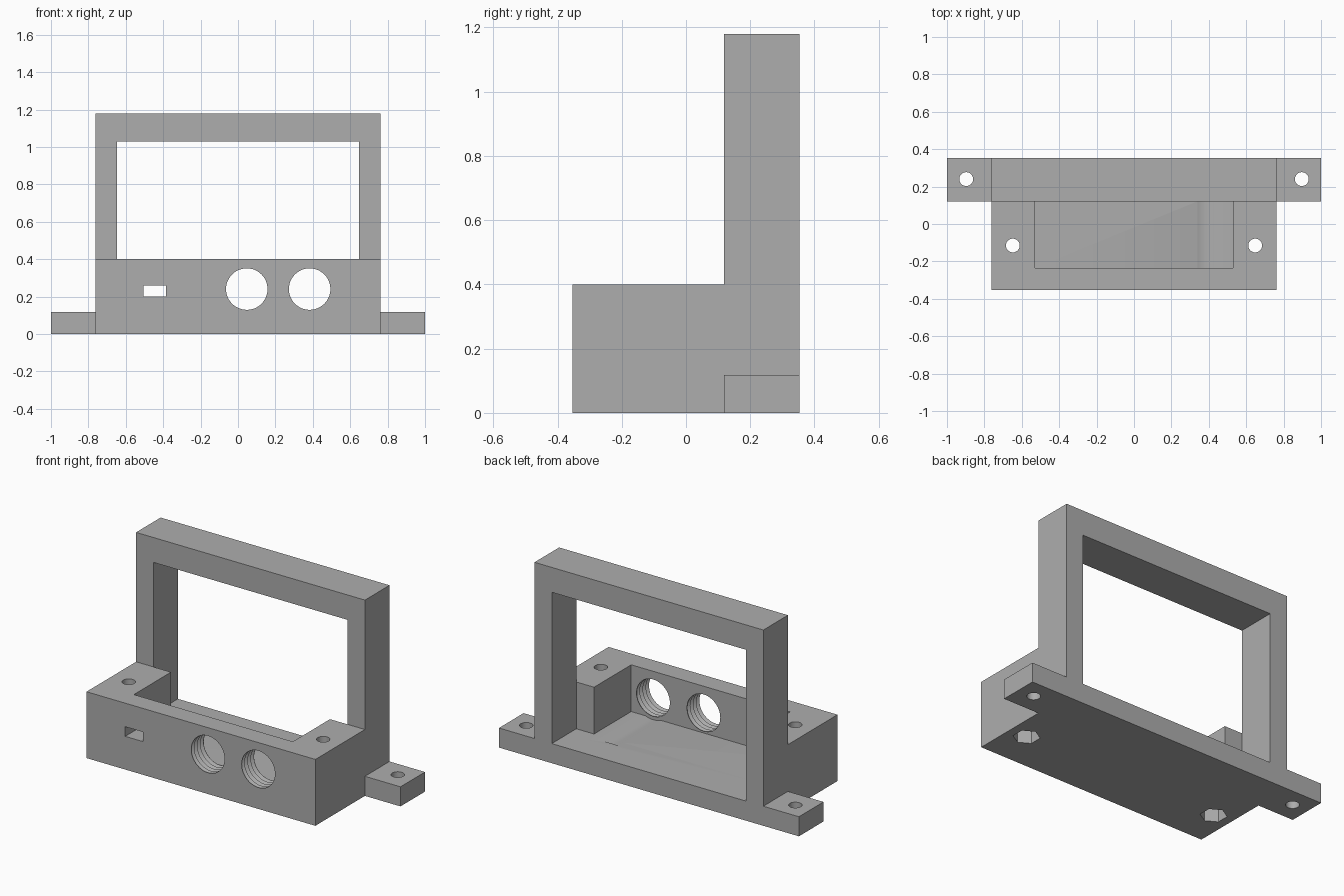
import bpy, bmesh, math
from mathutils import Matrix

if "Cube" in bpy.data.objects:
    bpy.data.objects.remove(bpy.data.objects["Cube"])

grey = bpy.data.materials.new("plain grey")
grey.diffuse_color = (0.42, 0.42, 0.42, 1)
grey.use_nodes = True
grey.node_tree.nodes["Principled BSDF"].inputs["Base Color"].default_value = grey.diffuse_color


def finish(name, bm):
    bmesh.ops.recalc_face_normals(bm, faces=bm.faces)
    me = bpy.data.meshes.new(name)
    bm.to_mesh(me)
    bm.free()
    me.materials.append(grey)
    ob = bpy.data.objects.new(name, me)
    bpy.context.collection.objects.link(ob)
    return ob


def prism(name, pts, depth):
    """Extrude a closed outline of 3D points along a vector."""
    bm = bmesh.new()
    face = bm.faces.new([bm.verts.new(p) for p in pts])
    ext = bmesh.ops.extrude_face_region(bm, geom=[face])
    verts = [g for g in ext["geom"] if isinstance(g, bmesh.types.BMVert)]
    bmesh.ops.translate(bm, verts=verts, vec=depth)
    return finish(name, bm)


def box(name, x0, x1, y0, y1, z0, z1):
    return prism(name, [(x0, y0, z0), (x1, y0, z0), (x1, y1, z0), (x0, y1, z0)], (0, 0, z1 - z0))


def post(name, x, y, z0, z1, r, n, turn=0.0):
    """Upright n-sided cylinder."""
    a = [turn + 2 * math.pi * i / n for i in range(n)]
    return prism(name, [(x + r * math.cos(t), y + r * math.sin(t), z0) for t in a], (0, 0, z1 - z0))


def lathe_y(name, x, z, profile, n=48):
    """Solid turned around a y-directed axis; profile holds (y, radius)."""
    bm = bmesh.new()
    rings = [[bm.verts.new((x + r * math.cos(2 * math.pi * i / n), y, z + r * math.sin(2 * math.pi * i / n)))
              for i in range(n)] for y, r in profile]
    for a, b in zip(rings, rings[1:]):
        for i in range(n):
            j = (i + 1) % n
            bm.faces.new((a[i], a[j], b[j], b[i]))
    bm.faces.new(rings[0])
    bm.faces.new(rings[-1])
    return finish(name, bm)


def boolean(target, tool, op="DIFFERENCE"):
    mod = target.modifiers.new(tool.name, "BOOLEAN")
    mod.operation, mod.solver, mod.object = op, "EXACT", tool
    bpy.context.view_layer.objects.active = target
    bpy.ops.object.modifier_apply(modifier=mod.name)
    bpy.data.objects.remove(tool)


# L-shaped body: low front housing and tall rear frame
side = [(-0.353, 0), (0.353, 0), (0.353, 1.18), (0.119, 1.18), (0.119, 0.4), (-0.353, 0.4)]
body = prism("bracket", [(-0.763, y, z) for y, z in side], (1.526, 0, 0))

# Mounting ears, one each side
for s in (-1, 1):
    xs = sorted((s * 0.7, s * 1.0))
    boolean(body, box("ear", *xs, 0.119, 0.353, 0, 0.118), "UNION")

# Display window and open housing cavity
boolean(body, box("window", -0.648, 0.648, 0.119, 0.6, 0.118, 1.03))
boolean(body, box("cavity", -0.53, 0.53, -0.235, 0.2, 0.118, 0.6))

# Small rectangular slot in the front wall
boolean(body, box("slot", -0.505, -0.385, -0.5, -0.2, 0.2, 0.258))

# Threaded round ports through the front wall
MINOR, MAJOR, PITCH = 0.111, 0.128, 0.0295
for x in (0.047, 0.383):
    profile = [(-0.4, MINOR), (-0.353, MINOR)]
    for k in range(4):
        y = -0.353 + k * PITCH
        profile += [(y + PITCH * 0.5, MAJOR), (y + PITCH * 0.95, MINOR)]
    profile += [(-0.2, MINOR)]
    boolean(body, lathe_y("port", x, 0.24, profile))

# Shallow rounded channel in the floor behind the right port
boolean(body, lathe_y("channel", 0.385, 0.24, [(-0.235, 0.132), (0.165, 0.132)], 96))

# Screw holes, with hexagonal nut pockets under the housing
for s in (-1, 1):
    boolean(body, post("ear_hole", s * 0.897, 0.24, -0.1, 0.3, 0.037, 32))
    boolean(body, post("housing_hole", s * 0.648, -0.115, -0.1, 0.6, 0.037, 32))
    boolean(body, post("nut_pocket", s * 0.648, -0.115, -0.1, 0.12, 0.073, 6, math.pi / 6))

# Keep a single grey material and smooth only the round surfaces
body.data.materials.clear()
body.data.materials.append(grey)
for p in body.data.polygons:
    p.material_index = 0
bpy.ops.object.select_all(action="DESELECT")
body.select_set(True)
bpy.context.view_layer.objects.active = body
bpy.ops.object.shade_smooth_by_angle(angle=math.radians(25))
